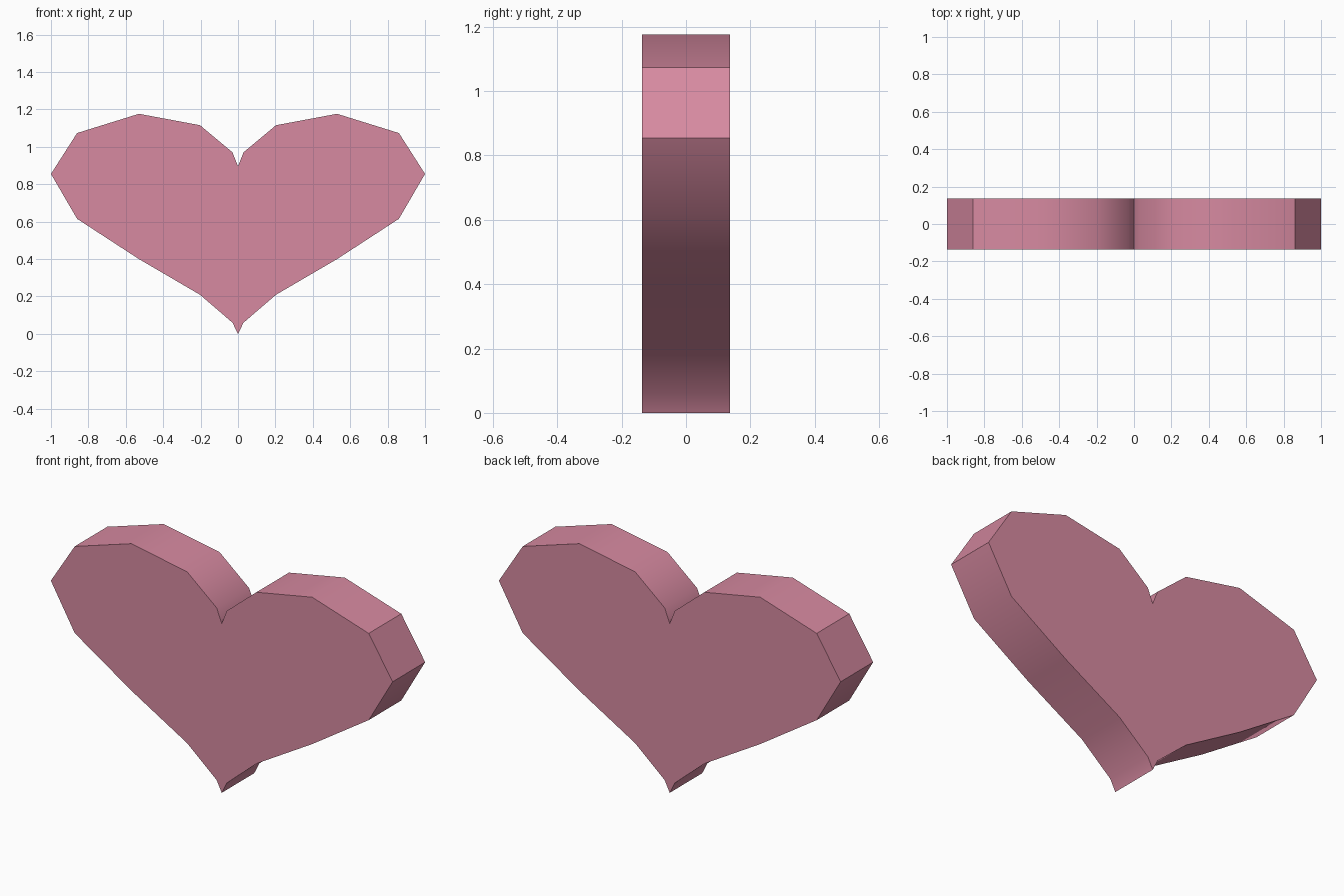
import bpy, bmesh
from math import sin, cos, pi, radians
from mathutils import Vector

cube = bpy.data.objects.get("Cube")
if cube:
    bpy.data.objects.remove(cube)

SIDES = 20
HALF_DEPTH = 0.136
Z_SCALE = 0.0407

# Pink material
pink = bpy.data.materials.new("dusty pink")
pink.use_nodes = True
color = (0.68, 0.254, 0.356, 1)
pink.diffuse_color = color
pink.node_tree.nodes["Principled BSDF"].inputs["Base Color"].default_value = color


def heart_point(t):
    """Classic heart curve, squashed in height, with its tip at z = 0."""
    z = 13 * cos(t) - 5 * cos(2 * t) - 2 * cos(3 * t) - cos(4 * t)
    return Vector((sin(t) ** 3, -HALF_DEPTH, (z + 17) * Z_SCALE))


# Heart outline, extruded front to back
bm = bmesh.new()
outline = [bm.verts.new(heart_point(2 * pi * i / SIDES)) for i in range(SIDES)]
front = bm.faces.new(outline)
result = bmesh.ops.extrude_face_region(bm, geom=[front], use_keep_orig=True)
back = [v for v in result["geom"] if isinstance(v, bmesh.types.BMVert)]
bmesh.ops.translate(bm, verts=back, vec=(0, 2 * HALF_DEPTH, 0))
bmesh.ops.recalc_face_normals(bm, faces=bm.faces)

mesh = bpy.data.meshes.new("heart")
bm.to_mesh(mesh)
bm.free()
mesh.materials.append(pink)
heart = bpy.data.objects.new("heart", mesh)
bpy.context.collection.objects.link(heart)

# Soft shading around the gentle bends, crisp rims and corners
bpy.ops.object.select_all(action="DESELECT")
heart.select_set(True)
bpy.context.view_layer.objects.active = heart
bpy.ops.object.shade_smooth_by_angle(angle=radians(35))
